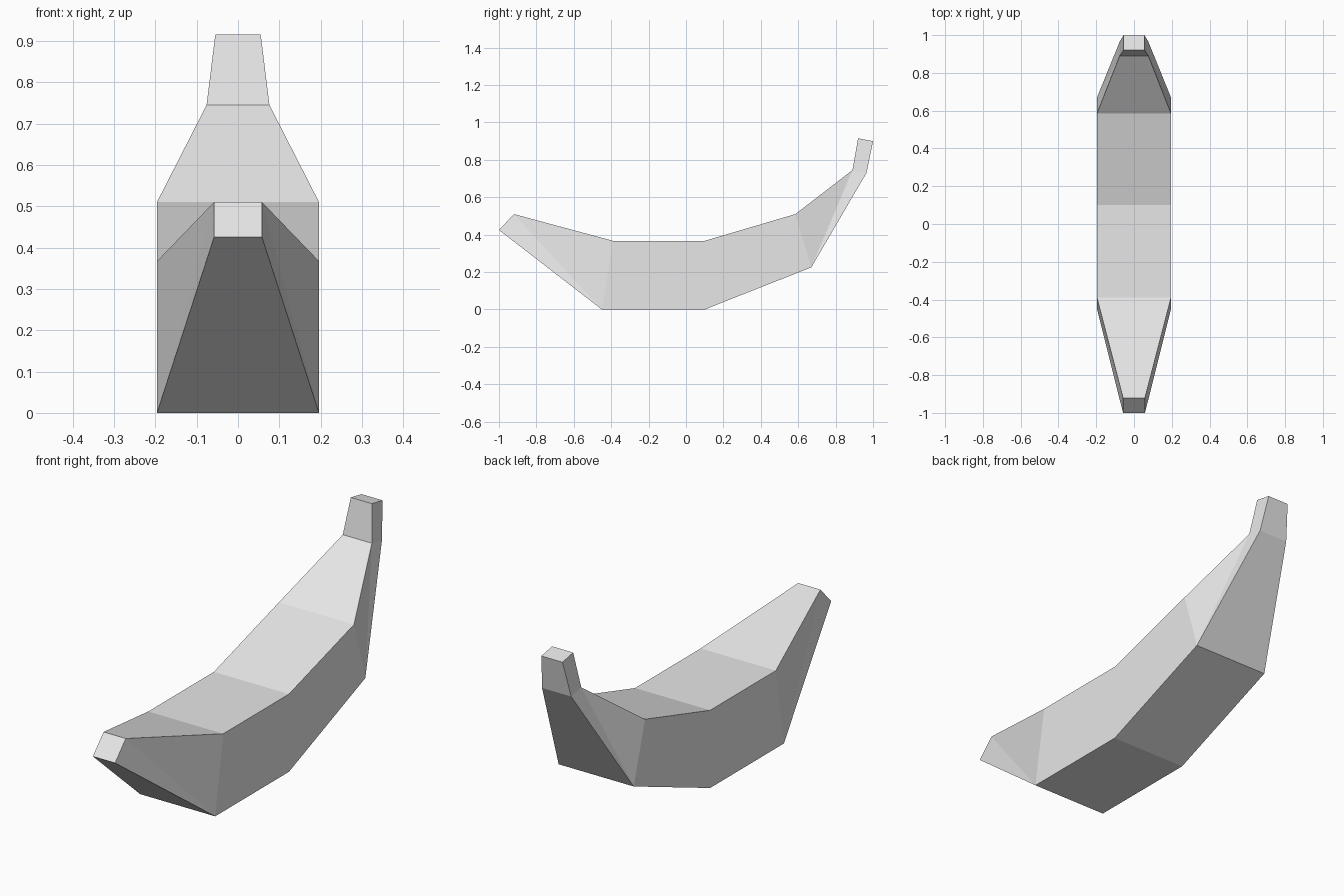
import bpy
import bmesh

cube = bpy.data.objects.get("Cube")
if cube:
    bpy.data.objects.remove(cube, do_unlink=True)

# One plain material
peel = bpy.data.materials.new("light_grey")
peel.use_nodes = True
colour = (0.8, 0.8, 0.8, 1.0)
peel.diffuse_color = colour
peel.node_tree.nodes["Principled BSDF"].inputs["Base Color"].default_value = colour

# Cross-sections from tip to stem: top (y, z), bottom (y, z), half width
SECTIONS = [
    ((-0.92, 0.51), (-1.0, 0.425), 0.058),
    ((-0.39, 0.367), (-0.45, 0.0), 0.196),
    ((0.10, 0.367), (0.10, 0.0), 0.196),
    ((0.585, 0.51), (0.67, 0.225), 0.196),
    ((0.89, 0.745), (0.965, 0.73), 0.076),
    ((0.92, 0.915), (1.0, 0.90), 0.055),
]

bm = bmesh.new()
rings = []
for top, bottom, w in SECTIONS:
    corners = [(-w, *top), (w, *top), (w, *bottom), (-w, *bottom)]
    rings.append([bm.verts.new(c) for c in corners])

# Body: flat top and bottom strips, sides split along a diagonal
for i, (a, b) in enumerate(zip(rings, rings[1:])):
    bm.faces.new((a[0], a[1], b[1], b[0]))
    bm.faces.new((a[3], b[3], b[2], a[2]))
    for t, d in ((0, 3), (1, 2)):
        if i == 0:      # tip: diagonal from the tip's top to the belly
            bm.faces.new((a[t], a[d], b[d]))
            bm.faces.new((a[t], b[d], b[t]))
        else:           # rest: diagonal from the belly up towards the stem
            bm.faces.new((a[t], a[d], b[t]))
            bm.faces.new((a[d], b[d], b[t]))

# End caps
bm.faces.new(rings[0])
bm.faces.new(rings[-1])
bmesh.ops.recalc_face_normals(bm, faces=bm.faces)

mesh = bpy.data.meshes.new("banana")
bm.to_mesh(mesh)
bm.free()
mesh.materials.append(peel)
banana = bpy.data.objects.new("banana", mesh)
bpy.context.collection.objects.link(banana)
